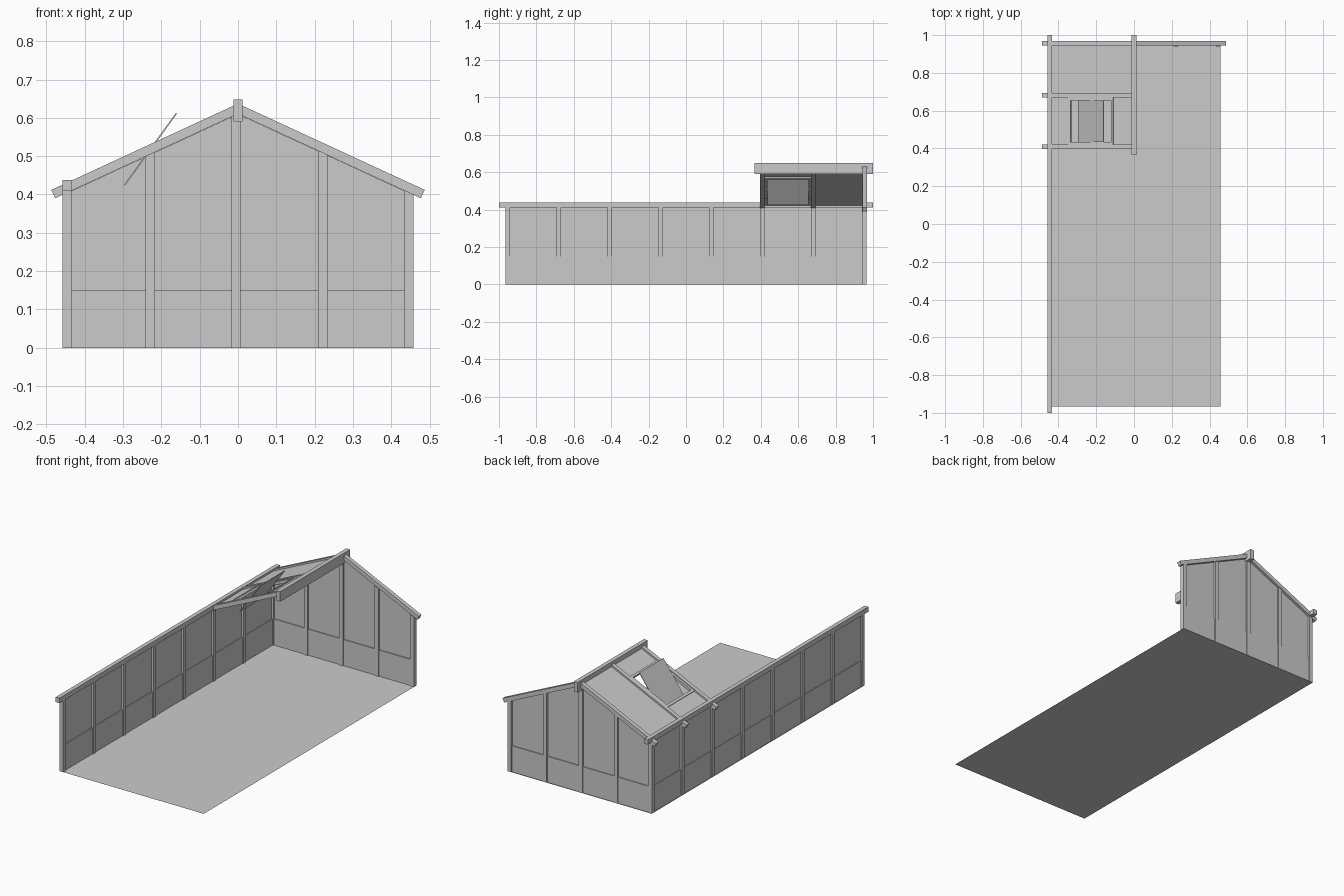
import bpy, bmesh, math

if "Cube" in bpy.data.objects:
    bpy.data.objects.remove(bpy.data.objects["Cube"])

W, L = 0.4585, 0.965          # half width / half length of the floor
B = 0.024                     # timber thickness
EAVE, APEX, TAN = 0.41, 0.637, 0.462
ANG = math.atan(TAN)
C, S = math.cos(ANG), math.sin(ANG)


def prism(name, pts, y0, y1):
    """Extrude an xz outline along y."""
    bm = bmesh.new()
    face = bm.faces.new([bm.verts.new((x, y0, z)) for x, z in pts])
    ext = bmesh.ops.extrude_face_region(bm, geom=[face])
    bmesh.ops.translate(bm, vec=(0, y1 - y0, 0),
                        verts=[v for v in ext["geom"] if isinstance(v, bmesh.types.BMVert)])
    bmesh.ops.recalc_face_normals(bm, faces=bm.faces)
    me = bpy.data.meshes.new(name)
    bm.to_mesh(me)
    bm.free()
    ob = bpy.data.objects.new(name, me)
    bpy.context.collection.objects.link(ob)
    return ob


def box(name, x0, x1, y0, y1, z0, z1):
    return prism(name, [(x0, z0), (x1, z0), (x1, z1), (x0, z1)], y0, y1)


def slope(name, side, x0, x1, y0, y1, d0=0.0, d1=B):
    """Slab along the roof pitch, d0..d1 below the upper roof line."""
    def p(x, d):
        return (side * (x - d * S), APEX - x * TAN - d * C)
    return prism(name, [p(x0, d0), p(x1, d0), p(x1, d1), p(x0, d1)], y0, y1)


def under(x):
    return 0.61 - abs(x) * TAN


# Floor
bpy.ops.mesh.primitive_plane_add(size=1)
floor = bpy.context.object
floor.name = "floor"
floor.scale = (2 * W, 2 * L, 1)

# Side wall: posts, low boards and glazing
post_y = [-L + B / 2 + i * (2 * L - B) / 7 for i in range(8)]
for i, y in enumerate(post_y):
    box(f"side_post_{i}", -W, -W + B, y - B / 2, y + B / 2, 0, EAVE)
mid = -W + B / 2
for i, (a, b) in enumerate(zip(post_y, post_y[1:])):
    a, b = a + B / 2, b - B / 2
    box(f"side_board_{i}", mid - 0.007, mid + 0.007, a, b, 0, 0.15)
    box(f"side_glass_{i}", mid - 0.002, mid + 0.002, a, b, 0.15, EAVE)
box("eave_beam", -W, -W + B, -1, 1, EAVE, 0.438)

# Gable wall: posts cut to the roof pitch, boards and glazing
gx = [-0.4465, -0.229, -0.005, 0.221, 0.4465]
gy = L - B / 2
for i, x in enumerate(gx):
    a, b = x - B / 2, x + B / 2
    prism(f"gable_post_{i}", [(a, 0), (b, 0), (b, under(b) + 0.002), (a, under(a) + 0.002)],
          L - B, L)
for i, (a, b) in enumerate(zip(gx, gx[1:])):
    a, b = a + B / 2, b - B / 2
    box(f"gable_board_{i}", a, b, gy - 0.007, gy + 0.007, 0, 0.15)
    prism(f"gable_glass_{i}", [(a, 0.15), (b, 0.15), (b, under(b)), (a, under(a))],
          gy - 0.002, gy + 0.002)

# Ridge beam and rafters
box("ridge_beam", -0.012, 0.012, 0.365, 1.0, 0.59, 0.648)
rafters = [post_y[5], post_y[6], 0.957]
for i, y in enumerate(rafters):
    slope(f"left_rafter_{i}", -1, 0.008, 0.487, y - B / 2, y + B / 2)
slope("right_rafter", 1, 0.008, 0.487, 0.945, 0.969)

# Roof glazing, with an opening for the vent
r0, r1 = rafters[0] + B / 2, rafters[1] - B / 2
G = dict(d0=0.009, d1=0.013)
slope("roof_glass_back", -1, 0.01, 0.45, rafters[1] + B / 2, rafters[2] - B / 2, **G)
slope("roof_glass_lower", -1, 0.35, 0.45, r0, r1, **G)
slope("roof_glass_upper", -1, 0.01, 0.115, r0, r1, **G)

# Vent frame
slope("vent_frame_lower", -1, 0.338, 0.352, r0, r1, 0.004, 0.02)
slope("vent_frame_upper", -1, 0.112, 0.124, r0, r1, 0.004, 0.02)
for n, (a, b) in {"front": (r0, r0 + 0.014), "back": (r1 - 0.014, r1)}.items():
    slope(f"vent_frame_{n}", -1, 0.115, 0.345, a, b, 0.004, 0.02)

# Pivoted vent pane
prism("vent_pane", [(-0.297, 0.426), (-0.294, 0.424), (-0.159, 0.611), (-0.162, 0.613)],
      r0 + 0.015, r1 - 0.015)
